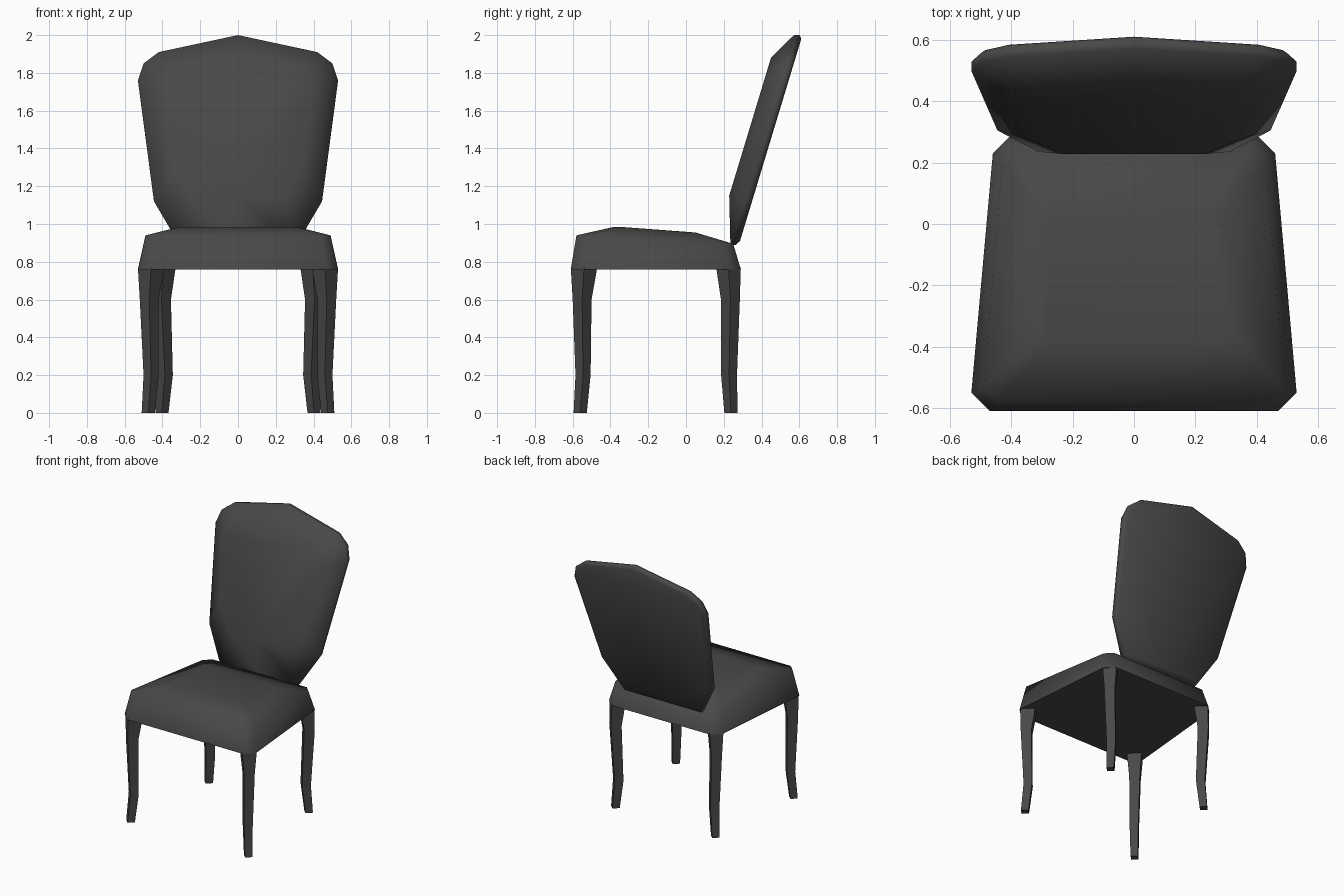
import bpy, bmesh, math

cube = bpy.data.objects.get("Cube")
if cube:
    bpy.data.objects.remove(cube, do_unlink=True)

fabric = bpy.data.materials.new("charcoal")
fabric.use_nodes = True
colour = (0.065, 0.065, 0.065, 1)
fabric.diffuse_color = colour
shader = fabric.node_tree.nodes["Principled BSDF"]
shader.inputs["Base Color"].default_value = colour
shader.inputs["Roughness"].default_value = 0.8


def loft(name, rings, angle):
    """Skin a stack of equal-length rings and cap both ends."""
    bm = bmesh.new()
    loops = [[bm.verts.new(p) for p in ring] for ring in rings]
    n = len(loops[0])
    for a, b in zip(loops, loops[1:]):
        for i in range(n):
            j = (i + 1) % n
            bm.faces.new((a[i], a[j], b[j], b[i]))
    bm.faces.new(loops[0][::-1])
    bm.faces.new(loops[-1])
    bmesh.ops.recalc_face_normals(bm, faces=bm.faces)
    mesh = bpy.data.meshes.new(name)
    bm.to_mesh(mesh)
    bm.free()
    mesh.materials.append(fabric)
    obj = bpy.data.objects.new(name, mesh)
    bpy.context.collection.objects.link(obj)
    bpy.ops.object.select_all(action='DESELECT')
    obj.select_set(True)
    bpy.context.view_layer.objects.active = obj
    bpy.ops.object.shade_smooth_by_angle(angle=math.radians(angle))
    return obj


def mirrored(half):
    """Close a right-hand outline by reflecting it across x = 0."""
    return half + [(-p[0], *p[1:]) for p in reversed(half) if p[0] > 0]


# Seat cushion: tapered plan with cut corners, sloping to the back
def seat_ring(front, back, cut):
    (fx, fy, fz), (bx, by, bz) = front, back
    return mirrored([(fx - cut, fy, fz), (fx, fy + cut, fz),
                     (bx, by - cut, bz), (bx - cut, by, bz)])


loft("seat", [
    seat_ring((0.53, -0.61, 0.76), (0.46, 0.29, 0.76), 0.06),
    seat_ring((0.49, -0.58, 0.94), (0.43, 0.25, 0.895), 0.05),
    seat_ring((0.31, -0.38, 0.985), (0.28, 0.05, 0.955), 0.03),
], 80)

# Backrest: shield outline leaning back, with a padded front
SHIELD = mirrored([(0, 2.0), (0.42, 1.91), (0.5, 1.85), (0.53, 1.76),
                   (0.445, 1.12), (0.31, 0.89), (0, 0.89)])


def back_ring(depth, sx=1.0, low=0.89, high=2.0):
    ring = []
    for x, z in SHIELD:
        z = low + (z - 0.89) / 1.11 * (high - low)
        ring.append((x * sx, 0.28 + 0.303 * (z - 0.89) - depth, z))
    return ring


loft("backrest", [
    back_ring(0.0, 0.97, 0.91, 1.98),
    back_ring(0.015),
    back_ring(0.045),
    back_ring(0.13, 0.76, 1.15, 1.88),
], 80)


# Legs: diamond sections (x, y, half diagonal, z) following a gentle S curve
def leg(name, side, sections):
    loft(name, [[(side * (x + r), y, z), (side * x, y + r, z),
                 (side * (x - r), y, z), (side * x, y - r, z)]
                for x, y, r, z in sections], 30)


FRONT = [(0.46, -0.54, 0.07, 0.77), (0.47, -0.55, 0.05, 0.6),
         (0.46, -0.545, 0.04, 0.2), (0.475, -0.56, 0.035, 0)]
BACK = [(0.395, 0.225, 0.065, 0.77), (0.405, 0.235, 0.05, 0.6),
        (0.387, 0.228, 0.042, 0.2), (0.403, 0.238, 0.035, 0)]
for label, side in (("left", 1), ("right", -1)):
    leg("front_leg_" + label, side, FRONT)
    leg("back_leg_" + label, side, BACK)
